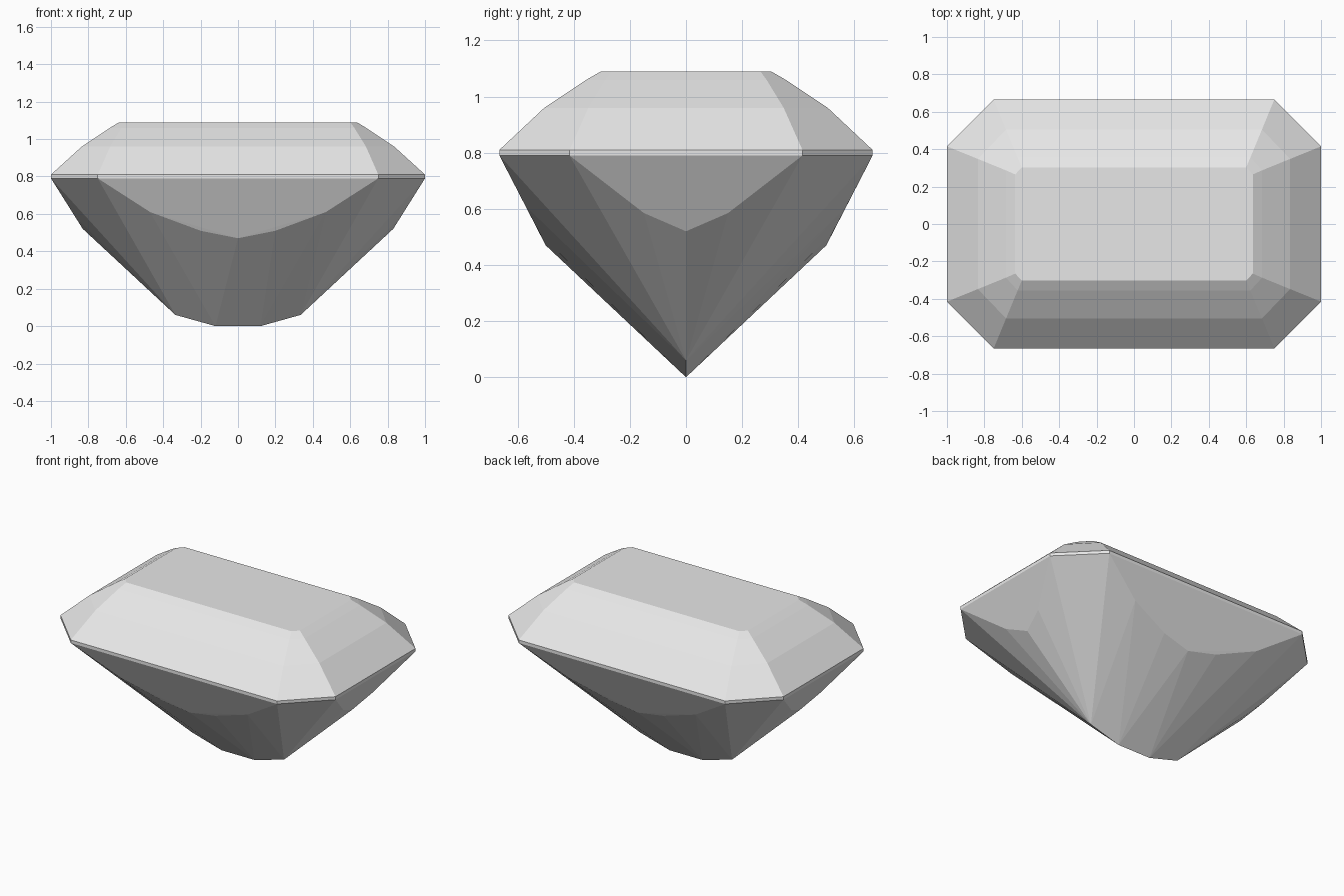
import bpy
import bmesh

cube = bpy.data.objects.get("Cube")
if cube:
    bpy.data.objects.remove(cube, do_unlink=True)

GIRDLE_Z = 0.79

gem_grey = bpy.data.materials.new("gem_grey")
gem_grey.use_nodes = True
colour = (0.8, 0.8, 0.8, 1)
gem_grey.diffuse_color = colour
gem_grey.node_tree.nodes["Principled BSDF"].inputs["Base Color"].default_value = colour


def octagon(long_x, long_y, end_x, end_y):
    """Cut-corner rectangle, listed anticlockwise."""
    a, b = (long_x, long_y), (end_x, end_y)
    return [(b[0], -b[1]), b, a, (-a[0], a[1]),
            (-b[0], b[1]), (-b[0], -b[1]), (-a[0], -a[1]), (a[0], -a[1])]


def mirrored(points):
    """Every point reflected across both vertical planes, without repeats."""
    return sorted({(sx * x + 0.0, sy * y + 0.0, z) for x, y, z in points
                   for sx in (-1, 1) for sy in (-1, 1)})


bm = bmesh.new()

# Girdle band, stepped crown and table
girdle = (0.75, 0.665, 1.0, 0.415)
levels = [
    (GIRDLE_Z, girdle),
    (0.81, girdle),
    (0.96, (0.684, 0.505, 0.835, 0.348)),
    (1.06, (0.622, 0.355, 0.685, 0.287)),
    (1.09, (0.60, 0.303, 0.635, 0.265)),
]
rings = [[bm.verts.new((x, y, z)) for x, y in octagon(*size)] for z, size in levels]
for low, high in zip(rings, rings[1:]):
    for i in range(8):
        j = (i + 1) % 8
        bm.faces.new((low[i], low[j], high[j], high[i]))
bm.faces.new(rings[-1])

# Pavilion: facet corners of one quarter, mirrored and wrapped
quarter = [
    (0.75, 0.665, GIRDLE_Z), (1.0, 0.415, GIRDLE_Z),       # girdle corners
    (0.47, 0.572, 0.61), (0.20, 0.52, 0.51), (0, 0.50, 0.47),  # long side facet
    (0.871, 0.15, 0.585), (0.83, 0, 0.52),                 # end facet
    (0.335, 0, 0.06), (0.12, 0, 0),                        # keel
]
lower = [bm.verts.new(p) for p in mirrored(quarter)]
hull = bmesh.ops.convex_hull(bm, input=lower)
lid = [f for f in hull["geom"] if isinstance(f, bmesh.types.BMFace)
       and all(v.co.z > GIRDLE_Z - 0.001 for v in f.verts)]
bmesh.ops.delete(bm, geom=lid, context="FACES")

# Join the two halves and merge flat facets
bmesh.ops.remove_doubles(bm, verts=bm.verts[:], dist=0.0005)
bmesh.ops.dissolve_limit(bm, angle_limit=0.012, verts=bm.verts[:], edges=bm.edges[:])
bmesh.ops.recalc_face_normals(bm, faces=bm.faces[:])

mesh = bpy.data.meshes.new("cut_gem")
bm.to_mesh(mesh)
bm.free()
mesh.materials.append(gem_grey)
gem = bpy.data.objects.new("cut_gem", mesh)
bpy.context.collection.objects.link(gem)
